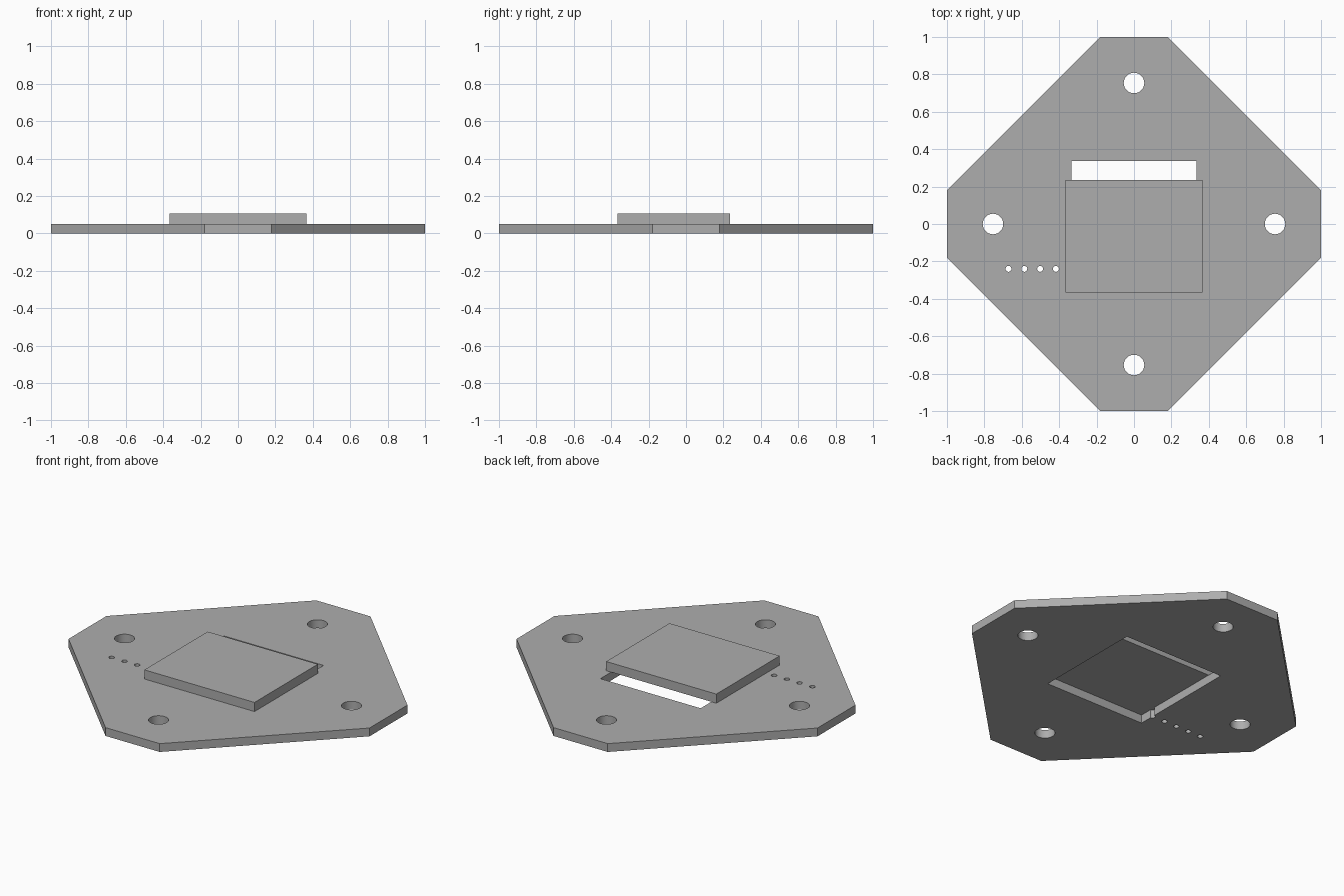
import bpy
import bmesh

if "Cube" in bpy.data.objects:
    bpy.data.objects.remove(bpy.data.objects["Cube"])

PLATE_T = 0.05     # base plate thickness
COVER_TOP = 0.105  # top of the raised cover

grey = bpy.data.materials.new("plain_grey")
grey.diffuse_color = (0.42, 0.42, 0.42, 1)
grey.use_nodes = True
grey.node_tree.nodes["Principled BSDF"].inputs["Base Color"].default_value = grey.diffuse_color


def prism(name, outline, z0, z1):
    """Extrude a flat outline from z0 up to z1."""
    bm = bmesh.new()
    face = bm.faces.new([bm.verts.new((x, y, z0)) for x, y in outline])
    top = bmesh.ops.extrude_face_region(bm, geom=[face])
    verts = [g for g in top["geom"] if isinstance(g, bmesh.types.BMVert)]
    bmesh.ops.translate(bm, verts=verts, vec=(0, 0, z1 - z0))
    bmesh.ops.recalc_face_normals(bm, faces=bm.faces)
    mesh = bpy.data.meshes.new(name)
    bm.to_mesh(mesh)
    bm.free()
    mesh.materials.append(grey)
    obj = bpy.data.objects.new(name, mesh)
    bpy.context.collection.objects.link(obj)
    return obj


def rect(x0, x1, y0, y1):
    return [(x0, y0), (x1, y0), (x1, y1), (x0, y1)]


def cut(target, cutter):
    """Subtract the cutter from the target and remove it."""
    mod = target.modifiers.new("cut", "BOOLEAN")
    mod.operation = "DIFFERENCE"
    mod.solver = "EXACT"
    mod.object = cutter
    bpy.context.view_layer.objects.active = target
    bpy.ops.object.modifier_apply(modifier=mod.name)
    bpy.data.objects.remove(cutter)


def drill(target, x, y, radius, sides):
    bpy.ops.mesh.primitive_cylinder_add(
        vertices=sides, radius=radius, depth=0.3, location=(x, y, 0))
    cutter = bpy.context.object
    cutter.data.materials.append(grey)
    cut(target, cutter)


# Base plate: square with chamfered corners, standing on its points
c = 0.18
plate = prism("base_plate", [(c, -1), (1, -c), (1, c), (c, 1),
                             (-c, 1), (-1, c), (-1, -c), (-c, -1)], 0, PLATE_T)

# Square opening through the plate
cut(plate, prism("opening_cutter", rect(-0.333, 0.333, -0.333, 0.337), -0.1, 0.15))

# Four mounting holes
for x, y in ((0.754, 0), (-0.754, 0), (0, 0.754), (0, -0.754)):
    drill(plate, x, y, 0.055, 32)

# Row of pin holes, the last one notching the opening's wall
for i in range(5):
    drill(plate, -0.671 + 0.0845 * i, -0.24, 0.016, 12)

# Raised cover, slid forward so the back of the opening shows
cover = prism("cover", rect(-0.366, 0.366, -0.366, 0.235), PLATE_T, COVER_TOP)

# Smooth hole walls, sharp edges kept
bpy.ops.object.select_all(action="DESELECT")
plate.select_set(True)
bpy.context.view_layer.objects.active = plate
bpy.ops.object.shade_smooth_by_angle(angle=0.6)
